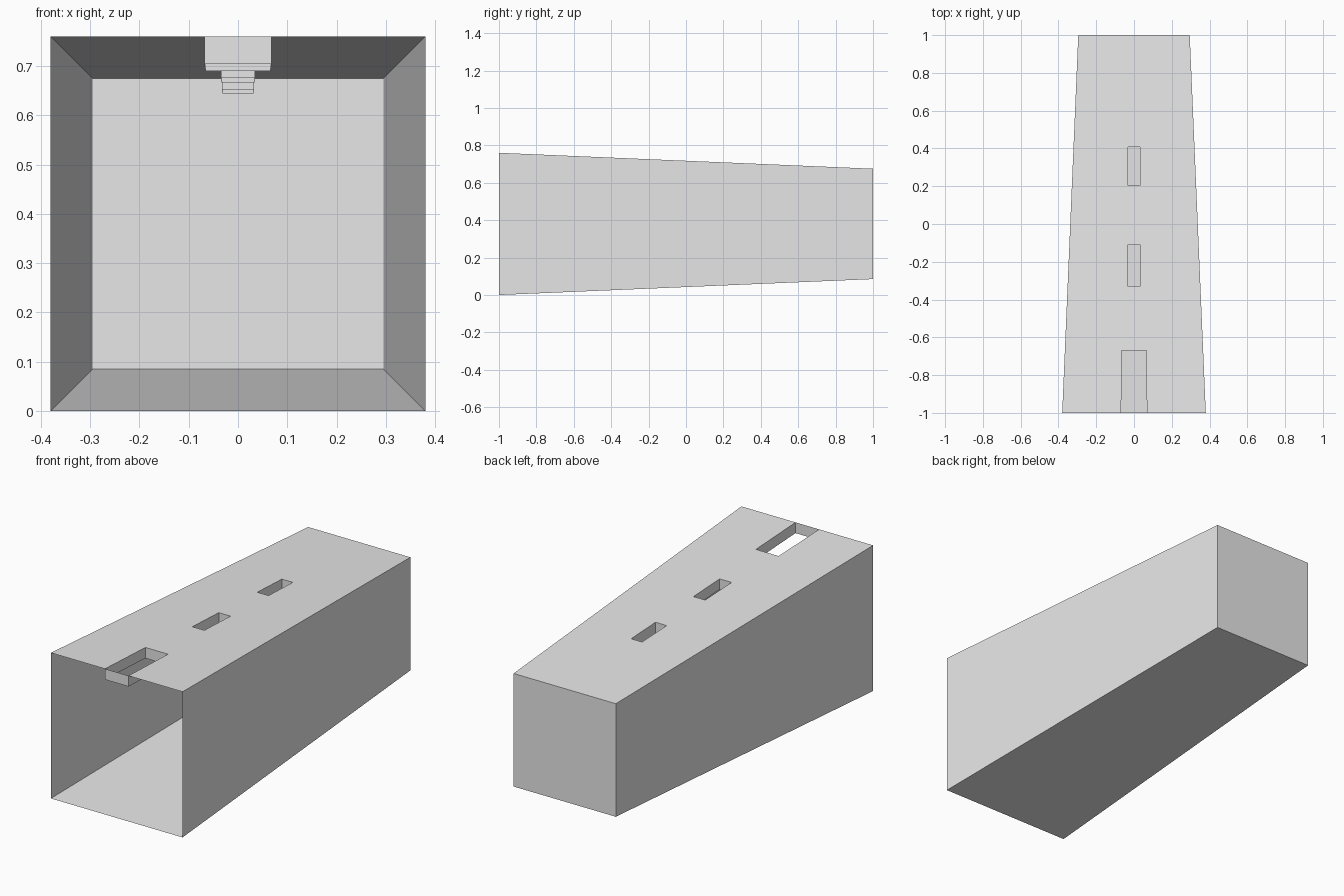
import bpy, bmesh

if "Cube" in bpy.data.objects:
    bpy.data.objects.remove(bpy.data.objects["Cube"])

grey = bpy.data.materials.new("light grey")
grey.diffuse_color = (0.8, 0.8, 0.8, 1)
grey.use_nodes = True
grey.node_tree.nodes["Principled BSDF"].inputs["Base Color"].default_value = grey.diffuse_color

MID, DEPTH = 0.38, 0.056          # centre height of the duct, collar depth


def half(y):
    """Half the width and height of the tapered duct at y."""
    return 0.38 - 0.0425 * (y + 1)


def top(x, y, drop=0.0):
    return (x, y, MID + half(y) - drop)


def make(name, faces):
    bm = bmesh.new()
    for f in faces:
        bm.faces.new([bm.verts.new(p) for p in f])
    bmesh.ops.remove_doubles(bm, verts=bm.verts, dist=1e-5)
    me = bpy.data.meshes.new(name)
    bm.to_mesh(me)
    bm.free()
    me.materials.append(grey)
    ob = bpy.data.objects.new(name, me)
    bpy.context.collection.objects.link(ob)


def corners(y):
    h = half(y)
    return [(-h, y, MID - h), (h, y, MID - h), (h, y, MID + h), (-h, y, MID + h)]


# Thin shell, open at the front: floor, sides and end wall
f, b = corners(-1), corners(1)
make("duct_body", [
    [f[0], b[0], b[1], f[1]],
    [f[1], b[1], b[2], f[2]],
    [f[3], b[3], b[0], f[0]],
    [b[1], b[0], b[3], b[2]],
])

# Slots in the roof: start, end, half width as a share of the roof half width
slots = [(-1, -0.67, 0.179), (-0.327, -0.11, 0.099), (0.205, 0.407, 0.099)]

# Roof panel in three columns, leaving the slots open
rows = [(y, s) for y0, y1, s in slots for y in (y0, y1)] + [(1, 0.099)]
roof = []
for i, ((ya, sa), (yb, sb)) in enumerate(zip(rows, rows[1:])):
    ha, hb = half(ya), half(yb)
    xa = [-ha, -ha * sa, ha * sa, ha]
    xb = [-hb, -hb * sb, hb * sb, hb]
    for c in range(3):
        if c == 1 and i % 2 == 0:
            continue
        roof.append([top(xa[c], ya), top(xa[c + 1], ya),
                     top(xb[c + 1], yb), top(xb[c], yb)])
make("roof_panel", roof)

# Open-bottomed collars hanging below each slot
for name, (y0, y1, s) in zip(("front_slot", "middle_slot", "rear_slot"), slots):
    w0, w1 = half(y0) * s, half(y1) * s
    ring = [(-w0, y0), (w0, y0), (w1, y1), (-w1, y1)]
    make(name + "_collar", [
        [top(*p), top(*q), top(*q, DEPTH), top(*p, DEPTH)]
        for p, q in zip(ring, ring[1:] + ring[:1])])
